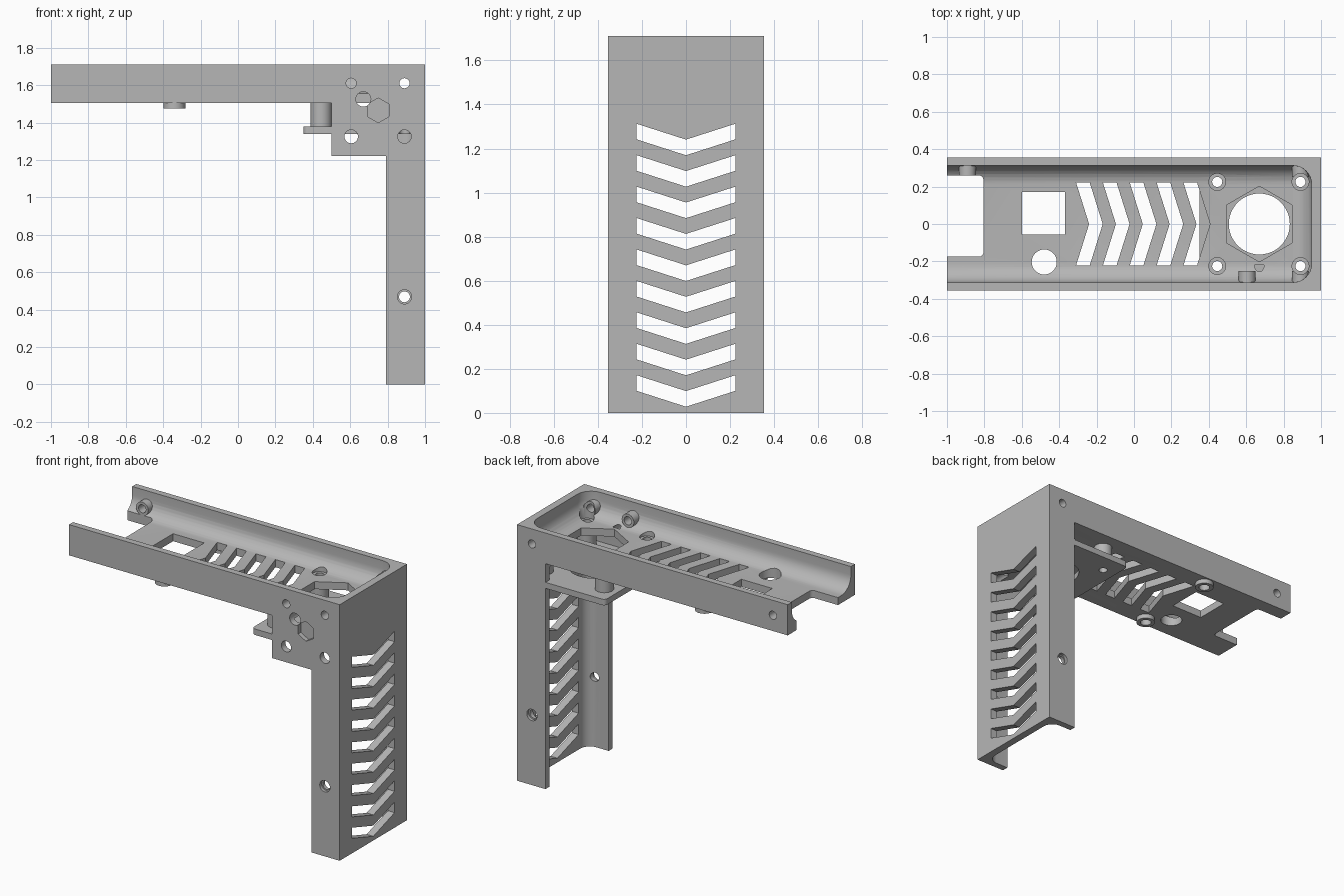
import bpy, bmesh, math
from mathutils import Matrix, Vector

if "Cube" in bpy.data.objects:
    bpy.data.objects.remove(bpy.data.objects["Cube"])

grey = bpy.data.materials.new("plain grey")
grey.diffuse_color = (0.47, 0.47, 0.47, 1)
grey.use_nodes = True
grey.node_tree.nodes["Principled BSDF"].inputs["Base Color"].default_value = grey.diffuse_color
AXIS = {"z": Matrix(), "y": Matrix.Rotation(math.pi / 2, 4, 'X')}


def finish(name, bm):
    bmesh.ops.recalc_face_normals(bm, faces=bm.faces[:])
    me = bpy.data.meshes.new(name)
    bm.to_mesh(me)
    bm.free()
    me.materials.append(grey)
    ob = bpy.data.objects.new(name, me)
    bpy.context.collection.objects.link(ob)
    return ob


def box(bm, lo, hi, bevel=0, vertical_only=False):
    lo, hi = Vector(lo), Vector(hi)
    m = Matrix.Translation((lo + hi) / 2) @ Matrix.Diagonal((hi - lo).to_4d())
    vs = bmesh.ops.create_cube(bm, size=1, matrix=m)["verts"]
    if bevel:
        es = {e for v in vs for e in v.link_edges}
        if vertical_only:
            es = {e for e in es if abs(e.verts[0].co.z - e.verts[1].co.z) > 1e-4}
        bmesh.ops.bevel(bm, geom=list(es), offset=bevel, segments=8,
                        profile=0.5, affect='EDGES')


def cyl(bm, c, r, a, b, axis="z", n=32):
    """Cylinder from a to b along the axis; c is the centre in the other two."""
    mid = (a + b) / 2
    pos = (c[0], c[1], mid) if axis == "z" else (c[0], mid, c[1])
    bmesh.ops.create_cone(bm, cap_ends=True, segments=n, radius1=r, radius2=r,
                          depth=abs(b - a), matrix=Matrix.Translation(pos) @ AXIS[axis])


def prism(bm, pts, direction):
    vs = [bm.verts.new(p) for p in pts]
    f = bm.faces.new(vs)
    g = bmesh.ops.extrude_face_region(bm, geom=[f])["geom"]
    bmesh.ops.translate(bm, vec=direction,
                        verts=[v for v in g if isinstance(v, bmesh.types.BMVert)])


def boolean(ob, bm, op):
    tool = finish("helper", bm)
    tool.hide_render = True
    mod = ob.modifiers.new("bool", 'BOOLEAN')
    mod.operation, mod.object, mod.solver = op, tool, 'EXACT'
    mod.use_self = True
    bpy.context.view_layer.objects.active = ob
    bpy.ops.object.modifier_apply(modifier=mod.name)
    bpy.data.objects.remove(tool)


# L-shaped solid
bm = bmesh.new()
L = [(-1, 1.505), (0.79, 1.505), (0.79, 0), (1, 0), (1, 1.71), (-1, 1.71)]
prism(bm, [(x, -0.355, z) for x, z in L], (0, 0.71, 0))
bracket = finish("bracket", bm)

# Hollow channels with filleted corners
bm = bmesh.new()
box(bm, (-1.5, -0.312, 1.555), (0.95, 0.312, 2.2), 0.1)
box(bm, (0.2, -0.312, -0.5), (0.95, 0.312, 1.505), 0.07)
boolean(bracket, bm, 'DIFFERENCE')

# Corner plate on the front side only
bm = bmesh.new()
box(bm, (0.5, -0.355, 1.22), (0.82, -0.312, 1.53))
boolean(bracket, bm, 'UNION')

# Mounting shelf
bm = bmesh.new()
box(bm, (0.35, -0.354, 1.34), (0.97, 0.354, 1.38), 0.025, True)
boolean(bracket, bm, 'UNION')

# Standoffs, underside rings and wall bosses
corners = [(x, y) for x in (0.445, 0.89) for y in (-0.225, 0.225)]
bm = bmesh.new()
for c in corners:
    cyl(bm, c, 0.057, 1.36, 1.53)
for s in (-1, 1):
    cyl(bm, (-0.34, s * 0.29), 0.058, 1.475, 1.53)
for x, s in ((0.605, -1), (0.89, -1), (0.89, 1), (-0.89, 1)):
    cyl(bm, (x, 1.61), 0.045, s * 0.25, s * 0.335, "y")
boolean(bracket, bm, 'UNION')

# Floor openings: end notch, square, round, chevrons, hexagon
bm = bmesh.new()
box(bm, (-1.3, -0.175, 1.4), (-0.805, 0.26, 1.68), 0.025, True)
box(bm, (-0.6, -0.055, 1.4), (-0.37, 0.172, 1.68))
cyl(bm, (-0.48, -0.203), 0.067, 1.4, 1.68)
for i in range(5):
    x = -0.31 + i * 0.1435
    prism(bm, [(x, -0.222, 1.4), (x + 0.073, -0.222, 1.4), (x + 0.143, 0, 1.4),
               (x + 0.073, 0.222, 1.4), (x, 0.222, 1.4), (x + 0.07, 0, 1.4)], (0, 0, 0.28))
cyl(bm, (0.67, 0), 0.202, 1.45, 1.68, n=6)
cyl(bm, (0.67, 0), 0.163, 1.3, 1.43, n=48)
boolean(bracket, bm, 'DIFFERENCE')

# Chevron vents in the upright
bm = bmesh.new()
for i in range(9):
    z = 0.028 + i * 0.1427
    prism(bm, [(0.86, -0.224, z + 0.072), (0.86, 0, z), (0.86, 0.224, z + 0.072),
               (0.86, 0.224, z + 0.143), (0.86, 0, z + 0.071), (0.86, -0.224, z + 0.143)],
          (0.3, 0, 0))
boolean(bracket, bm, 'DIFFERENCE')

# Screw holes through floor, standoffs, shelf and walls
bm = bmesh.new()
for c in corners:
    cyl(bm, c, 0.027, 1.3, 1.6)
for s in (-1, 1):
    cyl(bm, (-0.34, s * 0.29), 0.034, 1.44, 1.54)
for x, z, r, s in ((0.605, 1.61, 0.027, -1), (0.89, 1.61, 0.027, -1), (0.67, 1.525, 0.04, -1),
                   (0.605, 1.325, 0.036, -1), (0.89, 1.325, 0.036, -1), (0.89, 0.468, 0.029, -1),
                   (0.89, 1.61, 0.027, 1), (0.89, 0.468, 0.029, 1), (-0.89, 1.61, 0.027, 1)):
    cyl(bm, (x, z), r, s * 0.22, s * 0.42, "y")
boolean(bracket, bm, 'DIFFERENCE')

# Counterbores and blind hexagonal nut pocket
bm = bmesh.new()
for c in corners:
    cyl(bm, c, 0.045, 1.54, 1.68)
for s in (-1, 1):
    cyl(bm, (0.89, 0.468), 0.038, s * 0.335, s * 0.42, "y")
cyl(bm, (0.75, 1.465), 0.066, -0.325, -0.42, "y", n=6)
boolean(bracket, bm, 'DIFFERENCE')

bpy.ops.object.select_all(action='DESELECT')
bracket.select_set(True)
bpy.context.view_layer.objects.active = bracket
bpy.ops.object.shade_smooth_by_angle(angle=math.radians(30))
